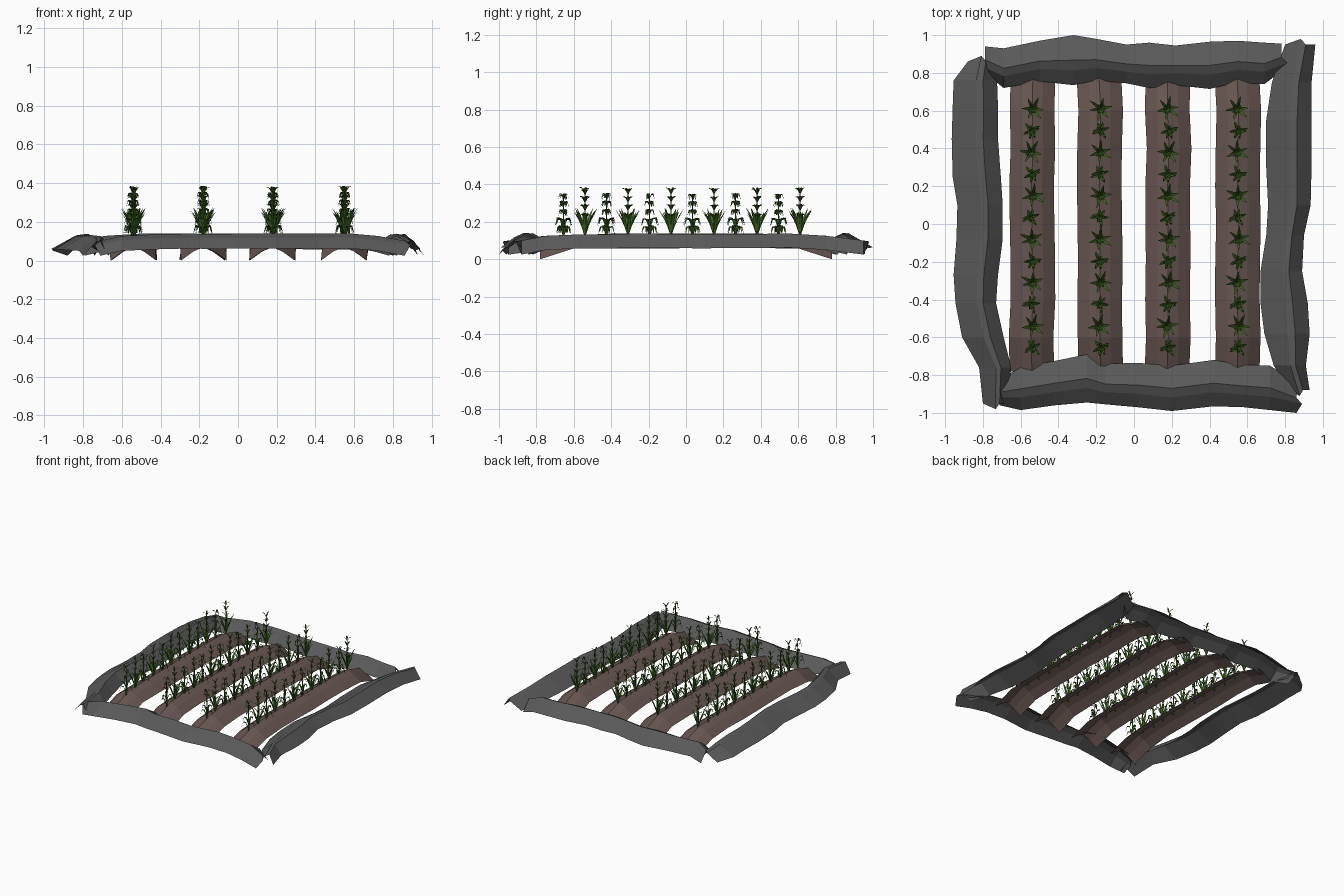
import bpy, math, random
from mathutils import Vector

if "Cube" in bpy.data.objects:
    bpy.data.objects.remove(bpy.data.objects["Cube"])

random.seed(4)


def material(name, rgb):
    m = bpy.data.materials.new(name)
    m.diffuse_color = (*rgb, 1)
    m.use_nodes = True
    m.node_tree.nodes["Principled BSDF"].inputs["Base Color"].default_value = m.diffuse_color
    return m


STONE = material("stone", (0.10, 0.10, 0.10))
SOIL = material("soil", (0.14, 0.095, 0.085))
LEAF = material("leaf", (0.05, 0.14, 0.015))


def make_mesh(name, verts, faces, mat):
    me = bpy.data.meshes.new(name)
    me.from_pydata(verts, [], faces)
    me.materials.append(mat)
    return me


def add_object(name, me, loc=(0, 0, 0), rot=0, scale=1):
    ob = bpy.data.objects.new(name, me)
    ob.location, ob.rotation_euler, ob.scale = loc, (0, 0, rot), (scale,) * 3
    bpy.context.collection.objects.link(ob)
    return ob


def grid_faces(rows, cols, start=0, flip=False):
    out = []
    for i in range(rows - 1):
        for j in range(cols - 1):
            a = start + i * cols + j
            f = (a, a + 1, a + cols + 1, a + cols)
            out.append(f[::-1] if flip else f)
    return out


# Stone border: uneven arched strips, stations are (along, low edge, high edge)
def border(name, stations, along_x, profile):
    verts, n = [], len(stations)
    for i, (t, lo, hi) in enumerate(stations):
        k = min(i, n - 1 - i)
        dip = (0.035, 0.01)[k] if k < 2 else random.uniform(-0.004, 0.004)
        for j, (f, z) in enumerate(profile):
            w = lo + (hi - lo) * f
            s = t
            if k == 0 and j == 1:                 # pointed crest at the strip ends
                s += 0.03 if i else -0.03
            verts.append((s, w, z - dip) if along_x else (w, s, z - dip))
    add_object(name, make_mesh(name, verts, grid_faces(n, len(profile), 0, along_x), STONE))


cross = [(0, 0.06), (0.3, 0.115), (0.5, 0.137), (1, 0.06)]
side = [(0, 0.06), (0.52, 0.13), (0.68, 0.135), (1, 0.06)]
border("back_border", [
    (-0.79, 0.80, 0.94), (-0.69, 0.72, 0.93), (-0.5, 0.755, 0.97), (-0.32, 0.735, 1.0),
    (-0.2, 0.76, 0.98), (-0.04, 0.745, 0.95), (0.08, 0.72, 0.96), (0.22, 0.735, 0.945),
    (0.4, 0.715, 0.965), (0.55, 0.75, 0.97), (0.69, 0.74, 0.96), (0.78, 0.81, 0.955)],
    True, cross)
border("front_border", [
    (-0.71, -0.96, -0.82), (-0.6, -0.985, -0.76), (-0.42, -0.96, -0.725), (-0.25, -0.945, -0.69),
    (-0.15, -0.955, -0.74), (0.02, -0.97, -0.735), (0.2, -0.99, -0.75), (0.42, -0.965, -0.72),
    (0.58, -0.97, -0.745), (0.72, -0.985, -0.75), (0.86, -1.0, -0.84)], True, cross)
border("left_border", [
    (-0.95, -0.80, -0.67), (-0.76, -0.82, -0.65), (-0.6, -0.91, -0.69), (-0.42, -0.945, -0.73),
    (-0.27, -0.955, -0.72), (-0.08, -0.94, -0.695), (0.1, -0.935, -0.695), (0.25, -0.96, -0.705),
    (0.45, -0.965, -0.72), (0.62, -0.96, -0.72), (0.76, -0.955, -0.725), (0.86, -0.88, -0.74)],
    False, side)
border("right_border", [
    (-0.88, 0.82, 0.93), (-0.75, 0.74, 0.91), (-0.58, 0.69, 0.93), (-0.42, 0.67, 0.92),
    (-0.25, 0.67, 0.89), (-0.06, 0.70, 0.90), (0.1, 0.71, 0.935), (0.3, 0.70, 0.94),
    (0.55, 0.70, 0.94), (0.75, 0.73, 0.94), (0.95, 0.80, 0.96)], False, side)

# Soil ridges: arched open sheets whose ends dip to the ground
ROWS = [-0.54, -0.18, 0.18, 0.55]
ridge = [(-0.118, 0.0), (-0.055, 0.046), (0, 0.07), (0.055, 0.046), (0.118, 0.0)]
ys = [-0.78, -0.6, -0.4, -0.2, 0, 0.2, 0.4, 0.6, 0.78]
for n, cx in enumerate(ROWS):
    verts = []
    for y in ys:
        lift = 0.0 if abs(y) > 0.7 else (0.058 if abs(y) > 0.5 else 0.067)
        wob = random.uniform(-0.006, 0.006)
        verts += [(cx + x + wob, y, z + lift) for x, z in ridge]
    add_object(f"soil_ridge_{n + 1}",
               make_mesh("soil_ridge", verts, grid_faces(len(ys), 5, 0, False), SOIL))


# Plants: folded tapering leaves around a thin stalk
def leaf(verts, faces, az, path, width):
    start = len(verts)
    d = Vector((math.cos(az), math.sin(az), 0))
    s = Vector((-d.y, d.x, 0))
    taper = [0.45, 1.0, 0.75, 0.06]
    for (r, z), w in zip(path, taper):
        p = d * r + Vector((0, 0, z))
        h = s * width * w
        up = Vector((0, 0, width * w * 0.5))
        verts += [p - h + up, p, p + h + up]
    faces += grid_faces(4, 3, start, True)


def stalk(verts, faces, height, radius):
    start = len(verts)
    for z, r in ((-0.015, radius), (height, radius * 0.5)):
        for k in range(5):
            a = k * math.tau / 5
            verts.append(Vector((r * math.cos(a), r * math.sin(a), z)))
    for k in range(5):
        q = (k + 1) % 5
        faces.append((start + k, start + q, start + 5 + q, start + 5 + k))


def plant(name, height, tiers):
    verts, faces = [], []
    stalk(verts, faces, height, 0.005)
    for count, turn, z0, width, path in tiers:
        for k in range(count):
            g = random.uniform(0.88, 1.08)
            leaf(verts, faces, turn + k * math.tau / count + random.uniform(-0.2, 0.2),
                 [(r * g, z0 + z * g) for r, z in path], width)
    return make_mesh(name, verts, faces, LEAF)


blade = [(0.003, 0), (0.02, 0.05), (0.043, 0.1), (0.066, 0.135)]
short = [(0.002, 0), (0.011, 0.017), (0.02, 0.026), (0.029, 0.028)]
droop = [(0.003, 0), (0.02, 0.045), (0.038, 0.05), (0.05, 0.012)]
droop_small = [(0.002, 0), (0.013, 0.02), (0.023, 0.02), (0.031, -0.008)]
upright_plant = plant("upright_plant", 0.24, [
    (6, 0.2, 0, 0.009, blade), (4, 0.6, 0.085, 0.008, short), (3, 0.1, 0.135, 0.007, short),
    (3, 1.1, 0.18, 0.007, short), (3, 0.4, 0.222, 0.006, short)])
drooping_plant = plant("drooping_plant", 0.21, [
    (4, 0.4, 0.0, 0.009, droop), (3, 1.0, 0.04, 0.009, droop), (3, 0.2, 0.115, 0.007, droop_small),
    (3, 1.2, 0.16, 0.007, droop_small), (3, 0.5, 0.2, 0.006, droop_small)])

for n, cx in enumerate(ROWS):
    for k in range(12):
        upright = k % 2
        add_object(f"plant_{n + 1}_{k + 1}", upright_plant if upright else drooping_plant,
                   (cx + random.uniform(-0.006, 0.006), -0.655 + k * 0.115, 0.128),
                   random.choice((0, math.pi)) + random.uniform(-0.3, 0.3),
                   random.uniform(0.97, 1.02))
